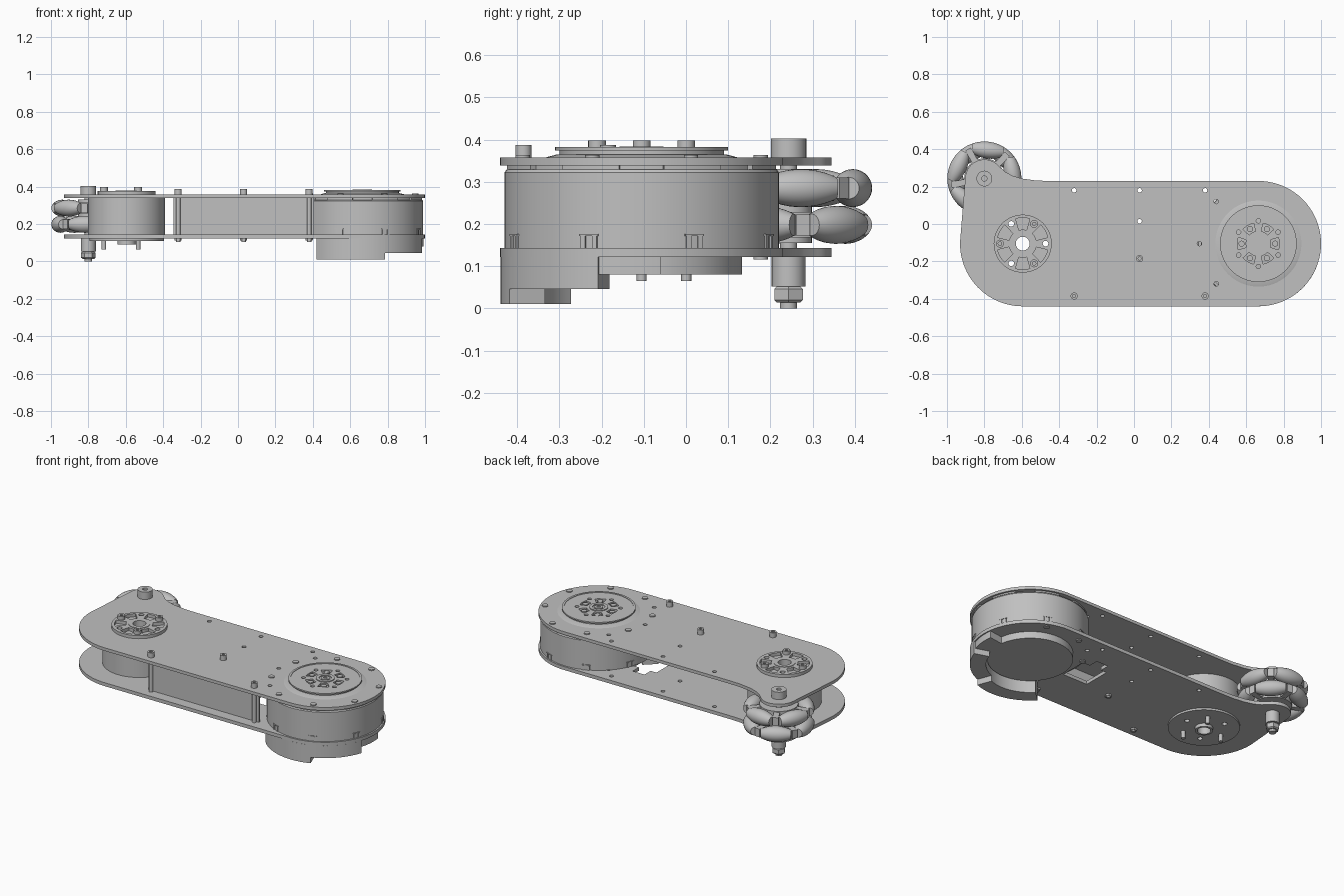
import bpy, bmesh, math
from mathutils import Matrix, Vector

cube = bpy.data.objects.get("Cube")
if cube:
    bpy.data.objects.remove(cube)

grey = bpy.data.materials.new("machined grey")
grey.use_nodes = True
COLOUR = (0.53, 0.53, 0.53, 1)
grey.diffuse_color = COLOUR
grey.node_tree.nodes["Principled BSDF"].inputs["Base Color"].default_value = COLOUR

MOTOR = (0.665, -0.105)
JOINT = (-0.595, -0.105)
WHEEL = (-0.80, 0.243)


def finish(name, bm):
    bmesh.ops.recalc_face_normals(bm, faces=bm.faces[:])
    mesh = bpy.data.meshes.new(name)
    bm.to_mesh(mesh)
    bm.free()
    ob = bpy.data.objects.new(name, mesh)
    bpy.context.collection.objects.link(ob)
    mesh.materials.append(grey)
    bpy.ops.object.select_all(action='DESELECT')
    ob.select_set(True)
    bpy.context.view_layer.objects.active = ob
    bpy.ops.object.shade_smooth_by_angle(angle=math.radians(35))
    return ob


def polar(c, r, deg):
    a = math.radians(deg)
    return (c[0] + r * math.cos(a), c[1] + r * math.sin(a))


def arc(c, r, a0, a1, n=24):
    return [polar(c, r, a0 + (a1 - a0) * i / n) for i in range(n + 1)]


def circle(c, r, n=48):
    return [polar(c, r, 360 * i / n) for i in range(n)]


def sector(c, r0, r1, a0, a1, n=24):
    return arc(c, r1, a0, a1, n) + arc(c, r0, a1, a0, n)


def slab(name, loops, z0, z1):
    """Flat sheet: first loop is the outline, the rest are holes."""
    bm = bmesh.new()
    for loop in loops:
        vs = [bm.verts.new((x, y, z0)) for x, y in loop]
        for i, v in enumerate(vs):
            bm.edges.new((vs[i - 1], v))
    bmesh.ops.triangle_fill(bm, edges=bm.edges[:], use_beauty=True, use_dissolve=False)
    res = bmesh.ops.extrude_face_region(bm, geom=bm.faces[:], use_keep_orig=True)
    top = [g for g in res["geom"] if isinstance(g, bmesh.types.BMVert)]
    bmesh.ops.translate(bm, verts=top, vec=(0, 0, z1 - z0))
    return finish(name, bm)


def lathe(name, c, profile, n=64):
    """Closed turned part from (radius, height) points, starting and ending on the axis."""
    bm = bmesh.new()
    vs = [bm.verts.new((r, 0, z)) for r, z in profile]
    edges = [bm.edges.new(p) for p in zip(vs, vs[1:])]
    bmesh.ops.spin(bm, geom=vs + edges, axis=(0, 0, 1), cent=(0, 0, 0),
                   angle=math.tau, steps=n, use_duplicate=False)
    bmesh.ops.remove_doubles(bm, verts=bm.verts[:], dist=1e-5)
    bmesh.ops.translate(bm, verts=bm.verts[:], vec=(c[0], c[1], 0))
    return finish(name, bm)


def box(name, c, size, turn=0):
    bm = bmesh.new()
    m = Matrix.Translation(c) @ Matrix.Rotation(math.radians(turn), 4, 'Z') @ Matrix.Diagonal((*size, 1))
    bmesh.ops.create_cube(bm, size=1, matrix=m)
    return finish(name, bm)


def peg(name, c, r, z0, z1, n=20):
    return slab(name, [circle(c, r, n)], z0, z1)


# Side plates: long rounded outline with a lobe for the wheel axle
outline = arc(MOTOR, 0.335, -90, 90, 40)
outline += [(-0.44, 0.23), (-0.52, 0.232), (-0.60, 0.243), (-0.65, 0.258), (-0.69, 0.28)]
outline += arc(WHEEL, 0.102, 42, 176, 20) + arc(JOINT, 0.335, 178, 270, 28)
spots = [(-0.32, 0.18), (0.03, 0.18), (0.38, 0.18), (0.44, 0.12), (0.03, 0.015), (0.44, -0.32)]
holes = [circle(s, 0.012, 16) for s in spots]
through = [circle(JOINT, 0.037, 32)] + [circle(polar(JOINT, 0.122, a), 0.015, 16) for a in (0, 120, 240)]
slot = [(0.2, -0.17), (0.37, -0.17), (0.37, 0.0), (0.32, 0.0), (0.32, 0.06), (0.24, 0.06), (0.24, 0.0), (0.2, 0.0)]
slab("top_plate", [outline] + holes + through + [circle((0.35, -0.105), 0.012, 16)], 0.338, 0.357)
slab("bottom_plate", [outline] + holes + through + [slot], 0.122, 0.143)
box("front_wall", (0.03, -0.37, 0.2405), (0.75, 0.012, 0.195))

# Screws clamping the plates
for i, s in enumerate([(-0.32, -0.385), (0.38, -0.385), (0.03, -0.185)]):
    peg(f"plate_screw_{i}", s, 0.012, 0.105, 0.375)
    slab(f"screw_head_{i}", [circle(s, 0.019, 20), circle(s, 0.009, 6)], 0.357, 0.387)
    peg(f"screw_nut_{i}", s, 0.019, 0.112, 0.122, 6)

# Passive joint: hollow drum, spoked hub on top, flange below
slab("joint_drum", [circle(JOINT, 0.206, 72), circle(JOINT, 0.15)], 0.143, 0.338)
pockets = [sector(JOINT, 0.075, 0.138, a - 16, a + 16, 6) for a in range(30, 390, 60)]
slab("joint_hub", [circle(JOINT, 0.155, 64)] + through + pockets, 0.357, 0.376)
slab("joint_hub_collar", [circle(JOINT, 0.06), circle(JOINT, 0.037, 32)], 0.376, 0.379)
slab("joint_flange", [circle(JOINT, 0.2, 72)] + through, 0.11, 0.122)
slab("joint_flange_collar", [circle(JOINT, 0.05), circle(JOINT, 0.037, 32)], 0.09, 0.11)
for a in (60, 180, 300):
    s = polar(JOINT, 0.122, a)
    peg(f"joint_bolt_{a}", s, 0.012, 0.065, 0.376)
    slab(f"joint_bolt_head_{a}", [circle(s, 0.021, 20), circle(s, 0.01, 6)], 0.376, 0.398)

# Motor drum with recessed shoulder
lathe("motor_drum", MOTOR, [(0, 0.143), (0.325, 0.143), (0.325, 0.322), (0.32, 0.329),
                            (0.308, 0.329), (0.308, 0.338), (0, 0.338)], 96)
for i in range(8):
    a = 22.5 + 45 * i
    for side in (-1, 1):
        x, y = polar(MOTOR, 0.325, a + side * 2.6)
        box(f"drum_clip_{i}_{side}", (x, y, 0.157), (0.008, 0.012, 0.028), a)
    x, y = polar(MOTOR, 0.325, a)
    box(f"drum_clip_bar_{i}", (x, y, 0.174), (0.008, 0.048, 0.004), a)
    slab(f"drum_rim_tab_{i}", [sector(MOTOR, 0.3, 0.323, a - 13, a + 13, 8)], 0.329, 0.338)
    peg(f"rim_screw_{i}", polar(MOTOR, 0.305, a), 0.017, 0.357, 0.363)

# Motor output disc with pockets and a centre boss
lathe("output_base", MOTOR, [(0, 0.357), (0.23, 0.357), (0.2, 0.365), (0, 0.365)], 72)
kidneys = [sector(MOTOR, 0.068, 0.112, a - 17, a + 17, 8) for a in range(0, 360, 60)]
small = [circle(polar(MOTOR, 0.122, a), 0.012, 14) for a in range(30, 390, 60)]
slab("output_disc", [circle(MOTOR, 0.195, 72)] + kidneys + small, 0.365, 0.379)
slab("output_rim", [circle(MOTOR, 0.205, 72), circle(MOTOR, 0.193, 72)], 0.374, 0.382)
slab("output_boss", [circle(MOTOR, 0.052), circle(MOTOR, 0.034, 32)], 0.379, 0.384)
slab("output_centre", [circle(MOTOR, 0.024, 24), circle(MOTOR, 0.012, 6)], 0.379, 0.383)
for a in range(0, 360, 60):
    peg(f"output_pin_{a}", polar(MOTOR, 0.09, a), 0.016, 0.364, 0.377)

# Motor underside: round cover and stepped crescent guard
peg("motor_cover", MOTOR, 0.238, 0.08, 0.122, 72)
slab("guard_deep", [sector(MOTOR, 0.245, 0.335, -137, -69)], 0.01, 0.122)
slab("guard_middle", [sector(MOTOR, 0.245, 0.335, -69, -18)], 0.046, 0.122)
slab("guard_shallow", [sector(MOTOR, 0.236, 0.328, -18, 8)], 0.08, 0.122)
for i in range(3):
    peg(f"underside_screw_{i}", polar(MOTOR, 0.305, 67.5 + 45 * i), 0.017, 0.116, 0.122)

# Roller wheel: two rows of barrel rollers around a core
AXLE, RIM = 0.153, 0.198
steps = [-0.085 + 0.17 * i / 12 for i in range(13)]
barrel = [(0, steps[0])] + [(math.sqrt(RIM ** 2 - t * t) - AXLE, t) for t in steps] + [(0, steps[-1])]
for row, (z, start) in enumerate([(0.285, 11), (0.198, 47)]):
    for i in range(5):
        a = start + 72 * i
        x, y = polar(WHEEL, AXLE, a)
        roller = lathe(f"roller_{row}_{i}", (0, 0), barrel, 28)
        turn = Matrix.Rotation(math.radians(a), 4, 'Z') @ Matrix.Rotation(math.pi / 2, 4, 'X')
        roller.matrix_world = Matrix.Translation(Vector((x, y, z))) @ turn
        x, y = polar(WHEEL, 0.13, a + 36)
        box(f"roller_bracket_{row}_{i}", (x, y, z), (0.1, 0.034, 0.05), a + 36)
    peg(f"wheel_core_{row}", WHEEL, 0.108, z - 0.03, z + 0.03, 40)
peg("wheel_hub", WHEEL, 0.055, 0.155, 0.33, 32)

# Wheel axle: top boss, lower spacer, nut and tip
slab("axle_boss", [circle(WHEEL, 0.042, 32), circle(WHEEL, 0.014, 16)], 0.357, 0.402)
peg("axle_shaft", WHEEL, 0.02, 0.0, 0.385, 24)
peg("axle_spacer", WHEEL, 0.04, 0.052, 0.122, 32)
lathe("axle_nut", WHEEL, [(0, 0.014), (0.032, 0.014), (0.039, 0.02), (0.039, 0.046), (0.032, 0.052), (0, 0.052)], 6)
